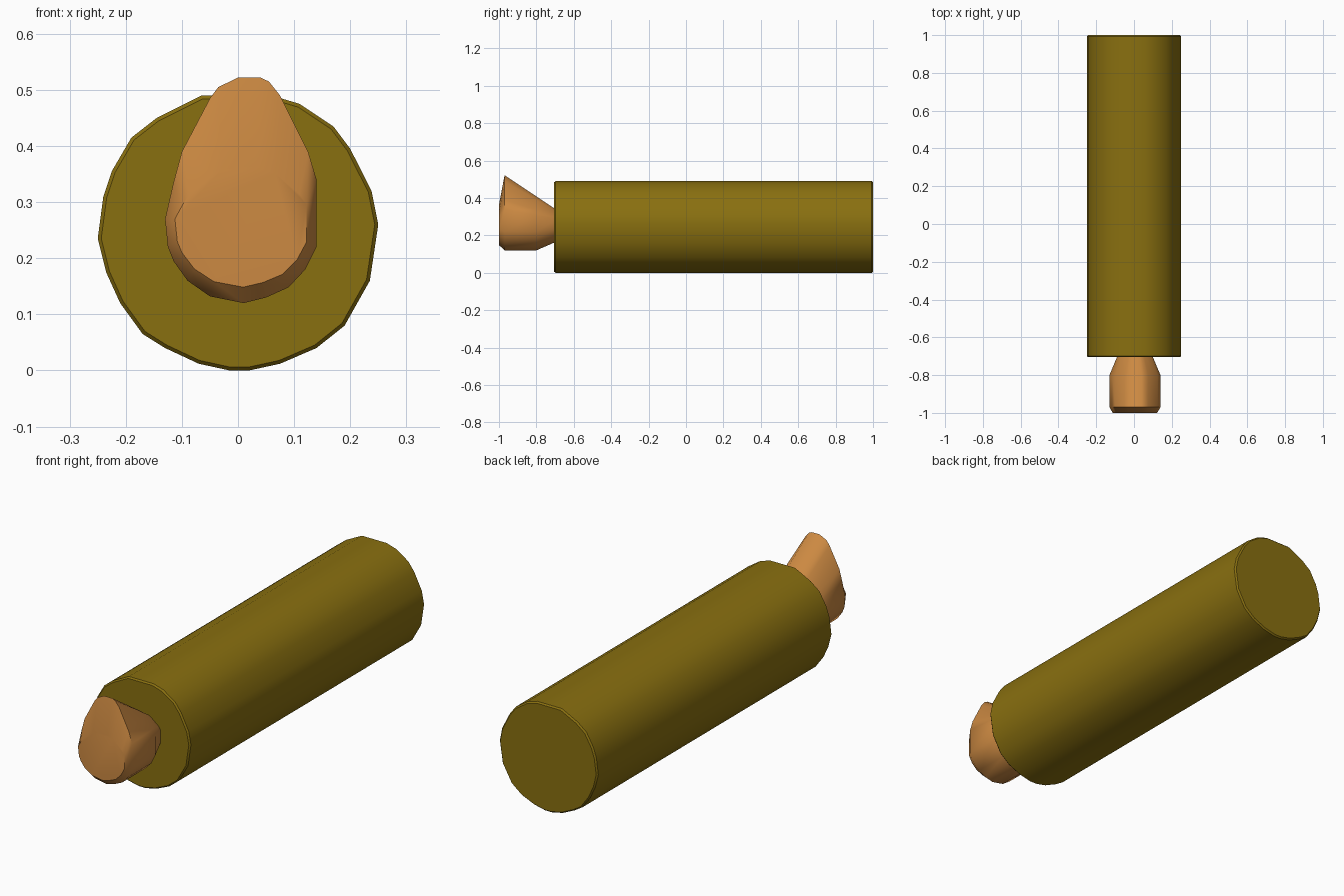
import bpy, bmesh, math

cube = bpy.data.objects.get("Cube")
if cube:
    bpy.data.objects.remove(cube)


def make_material(name, color):
    m = bpy.data.materials.new(name)
    m.use_nodes = True
    m.diffuse_color = color
    bsdf = next(n for n in m.node_tree.nodes if n.type == 'BSDF_PRINCIPLED')
    bsdf.inputs["Base Color"].default_value = color
    bsdf.inputs["Roughness"].default_value = 0.6
    return m


def loft(name, sections, material, angle):
    """Skin a list of (y, [(x, z), ...]) sections and cap both ends."""
    bm = bmesh.new()
    rings = [[bm.verts.new((x, y, z)) for x, z in pts] for y, pts in sections]
    n = len(rings[0])
    for a, b in zip(rings, rings[1:]):
        for i in range(n):
            j = (i + 1) % n
            bm.faces.new((a[i], a[j], b[j], b[i]))
    bm.faces.new(rings[0])
    bm.faces.new(rings[-1])
    bmesh.ops.recalc_face_normals(bm, faces=bm.faces)
    mesh = bpy.data.meshes.new(name)
    bm.to_mesh(mesh)
    bm.free()
    mesh.materials.append(material)
    obj = bpy.data.objects.new(name, mesh)
    bpy.context.collection.objects.link(obj)
    bpy.ops.object.select_all(action='DESELECT')
    obj.select_set(True)
    bpy.context.view_layer.objects.active = obj
    bpy.ops.object.shade_smooth_by_angle(angle=math.radians(angle))
    return obj


def scaled(outline, center, sx, up, down):
    """Scale an outline about a centre, separately above and below it."""
    cx, cz = center
    return [(cx + (x - cx) * sx, cz + (z - cz) * (up if z > cz else down))
            for x, z in outline]


olive = make_material("olive", (0.25, 0.16, 0.005, 1))
tan = make_material("tan", (0.60, 0.25, 0.054, 1))

# Long barrel: slightly uneven round profile with tiny chamfers at both ends
barrel_outline = [
    (0.02, 0), (0.075, 0.012), (0.14, 0.04), (0.19, 0.08), (0.235, 0.16),
    (0.25, 0.26), (0.238, 0.32), (0.2, 0.395), (0.17, 0.435), (0.11, 0.475),
    (0.06, 0.49), (-0.065, 0.49), (-0.145, 0.45), (-0.19, 0.415),
    (-0.225, 0.355), (-0.24, 0.31), (-0.25, 0.235), (-0.235, 0.175),
    (-0.21, 0.12), (-0.17, 0.065), (-0.13, 0.04), (-0.07, 0.012), (-0.015, 0)]
barrel_end = scaled(barrel_outline, (0, 0.245), 0.975, 0.975, 0.975)
loft("barrel", [(-0.705, barrel_end), (-0.698, barrel_outline),
                (0.993, barrel_outline), (1.0, barrel_end)], olive, 32)

# Teardrop knob: sections from the flat front face back to the neck
knob_outline = [
    (0.01, 0.12), (0.05, 0.13), (0.09, 0.148), (0.12, 0.18), (0.14, 0.22),
    (0.14, 0.34), (0.125, 0.39), (0.075, 0.49), (0.055, 0.515), (0.04, 0.522),
    (0, 0.522), (-0.035, 0.505), (-0.05, 0.485), (-0.1, 0.39),
    (-0.115, 0.335), (-0.13, 0.27), (-0.125, 0.22), (-0.115, 0.195),
    (-0.09, 0.16), (-0.05, 0.132)]
c = (0.005, 0.27)
loft("knob", [(-1.0, scaled(knob_outline, c, 0.87, 0.37, 0.81)),
              (-0.97, knob_outline),
              (-0.80, scaled(knob_outline, c, 1.0, 0.55, 1.0)),
              (-0.69, scaled(knob_outline, c, 0.66, 0.26, 0.68))], tan, 40)
